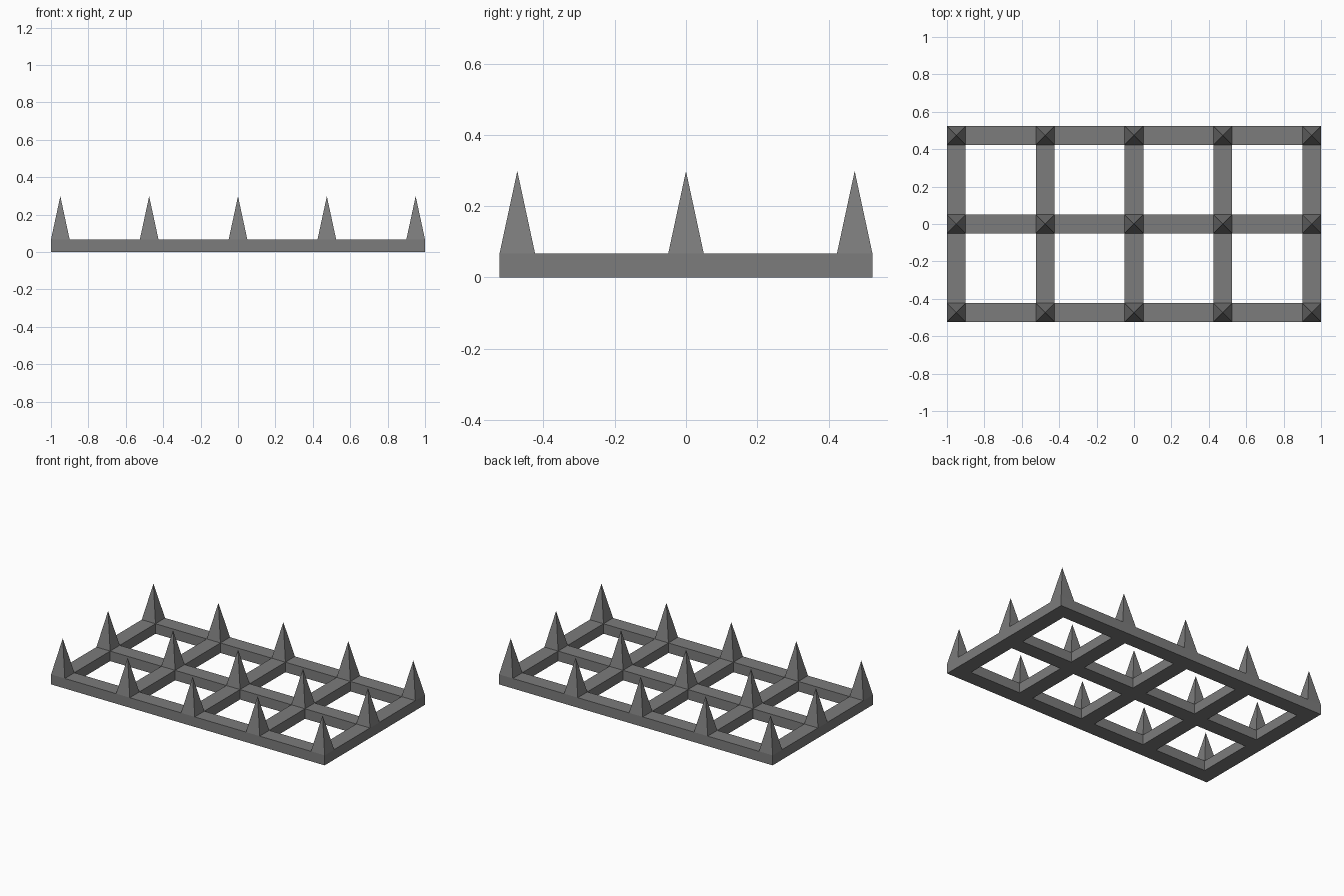
import bpy
import bmesh

cube = bpy.data.objects.get("Cube")
if cube:
    bpy.data.objects.remove(cube, do_unlink=True)

HALF = 0.05          # half the bar width
BAR_TOP = 0.066
TIP = 0.298
XS = [i * 0.475 for i in range(-2, 3)]
YS = [j * 0.4735 for j in range(-1, 2)]

iron = bpy.data.materials.new("dark grey iron")
iron.use_nodes = True
COLOUR = (0.2, 0.2, 0.2, 1)
iron.diffuse_color = COLOUR
iron.node_tree.nodes["Principled BSDF"].inputs["Base Color"].default_value = COLOUR


def add_object(name, bm):
    bmesh.ops.recalc_face_normals(bm, faces=bm.faces)
    mesh = bpy.data.meshes.new(name)
    bm.to_mesh(mesh)
    bm.free()
    mesh.materials.append(iron)
    obj = bpy.data.objects.new(name, mesh)
    bpy.context.collection.objects.link(obj)
    return obj


# Lattice frame: flat strips with open cells, extruded to the bar height
bm = bmesh.new()
xb = [x + s * HALF for x in XS for s in (-1, 1)]
yb = [y + s * HALF for y in YS for s in (-1, 1)]
grid = [[bm.verts.new((x, y, 0)) for y in yb] for x in xb]
for i in range(len(xb) - 1):
    for j in range(len(yb) - 1):
        if i % 2 and j % 2:
            continue  # open cell between bars
        bm.faces.new((grid[i][j], grid[i + 1][j],
                      grid[i + 1][j + 1], grid[i][j + 1]))
raised = bmesh.ops.extrude_face_region(bm, geom=bm.faces[:], use_keep_orig=True)
top = [v for v in raised["geom"] if isinstance(v, bmesh.types.BMVert)]
bmesh.ops.translate(bm, verts=top, vec=(0, 0, BAR_TOP))
add_object("lattice_frame", bm)

# Four-sided spike on every crossing, sharing one mesh
bm = bmesh.new()
base = [bm.verts.new((sx * HALF, sy * HALF, 0))
        for sx, sy in ((-1, -1), (1, -1), (1, 1), (-1, 1))]
tip = bm.verts.new((0, 0, TIP - BAR_TOP))
for k in range(4):
    bm.faces.new((base[k], base[(k + 1) % 4], tip))
first = add_object("spike", bm)
for n, (x, y) in enumerate((x, y) for x in XS for y in YS):
    spike = first if n == 0 else bpy.data.objects.new("spike", first.data)
    if n:
        bpy.context.collection.objects.link(spike)
    spike.location = (x, y, BAR_TOP)
